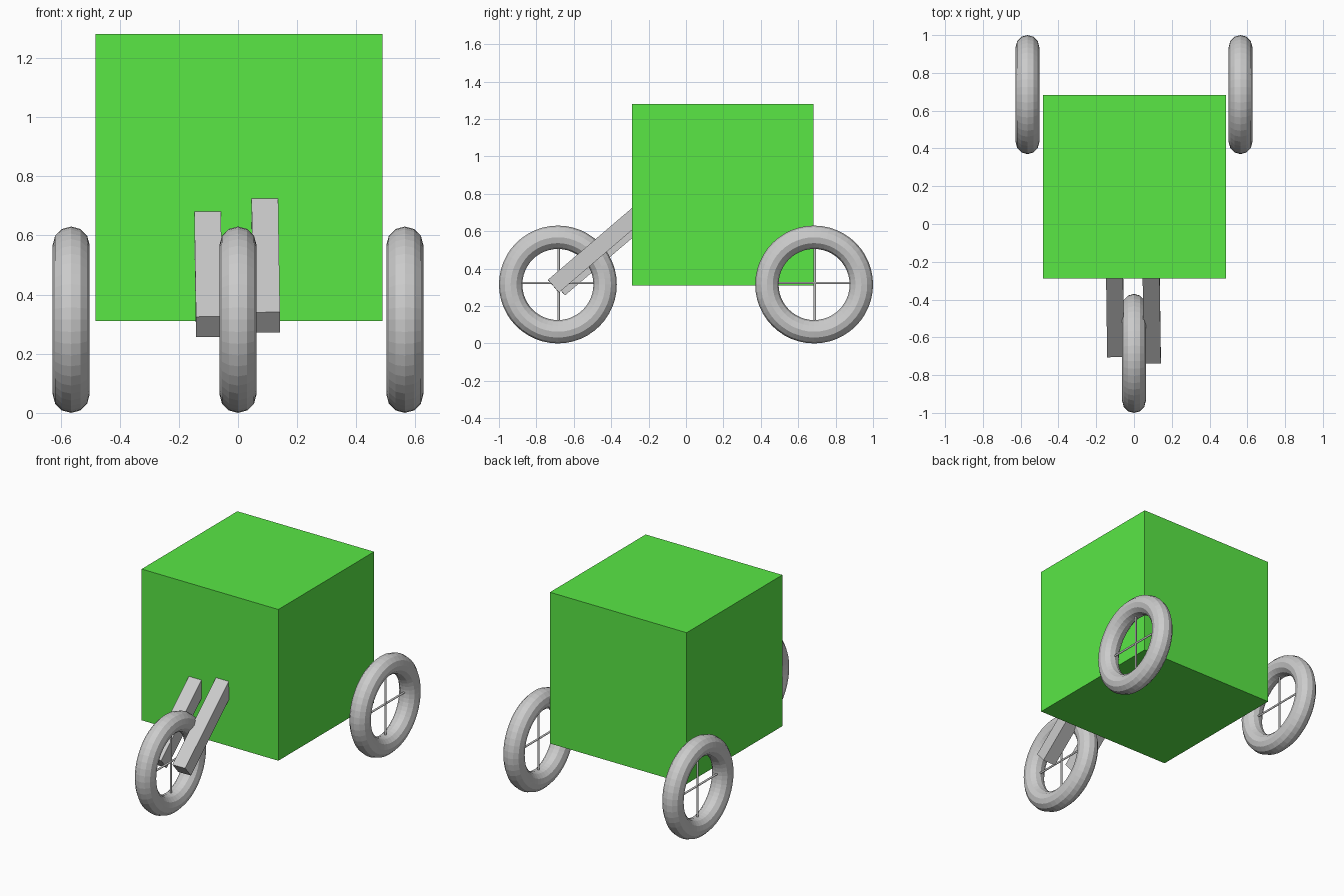
import bpy
from math import pi
from mathutils import Vector, Matrix

if "Cube" in bpy.data.objects:
    bpy.data.objects.remove(bpy.data.objects["Cube"])

WHEEL_R, TYRE_R = 0.315, 0.0625


def box(name, size, matrix):
    bpy.ops.mesh.primitive_cube_add(size=1)
    ob = bpy.context.object
    ob.name = name
    ob.matrix_world = matrix @ Matrix.Diagonal((*size, 1))
    return ob


def wheel(name, x, y):
    # tyre ring with its axle along x
    bpy.ops.mesh.primitive_torus_add(
        location=(x, y, WHEEL_R), rotation=(0, pi / 2, 0),
        major_segments=48, minor_segments=12,
        major_radius=WHEEL_R - TYRE_R, minor_radius=TYRE_R)
    bpy.context.object.name = name + "_tyre"
    # crossed thin spokes
    for label, angle in (("upright", 0), ("level", pi / 2)):
        bpy.ops.mesh.primitive_cylinder_add(
            vertices=12, radius=0.006, depth=0.46,
            location=(x, y + 0.004, WHEEL_R + 0.008), rotation=(angle, 0, 0))
        bpy.context.object.name = f"{name}_{label}_spoke"


# cargo box
body = box("cargo_box", (0.97, 0.97, 0.97), Matrix.Translation((0.003, 0.197, 0.795)))
green = bpy.data.materials.new("green")
green.diffuse_color = (0.1, 0.8, 0.06, 1)
green.use_nodes = True
green.node_tree.nodes["Principled BSDF"].inputs["Base Color"].default_value = green.diffuse_color
body.data.materials.append(green)

# wheels: one in front, two behind
wheel("front_wheel", 0, -0.685)
wheel("rear_left_wheel", -0.564, 0.685)
wheel("rear_right_wheel", 0.564, 0.685)

# slanted fork arms, from the front hub up into the box
slope = Vector((-0.0105, 0.76, 0.649)).normalized()
side = Vector((1, 0, 0))
side = (side - slope * side.dot(slope)).normalized()
normal = side.cross(slope)
turn = Matrix((side, slope, normal)).transposed().to_4x4()
length = 0.72
for name, end in (("left_fork_arm", (-0.097, -0.676, 0.291)),
                  ("right_fork_arm", (0.097, -0.709, 0.306))):
    centre = Vector(end) + slope * length / 2
    box(name, (0.09, length, 0.09), Matrix.Translation(centre) @ turn)
